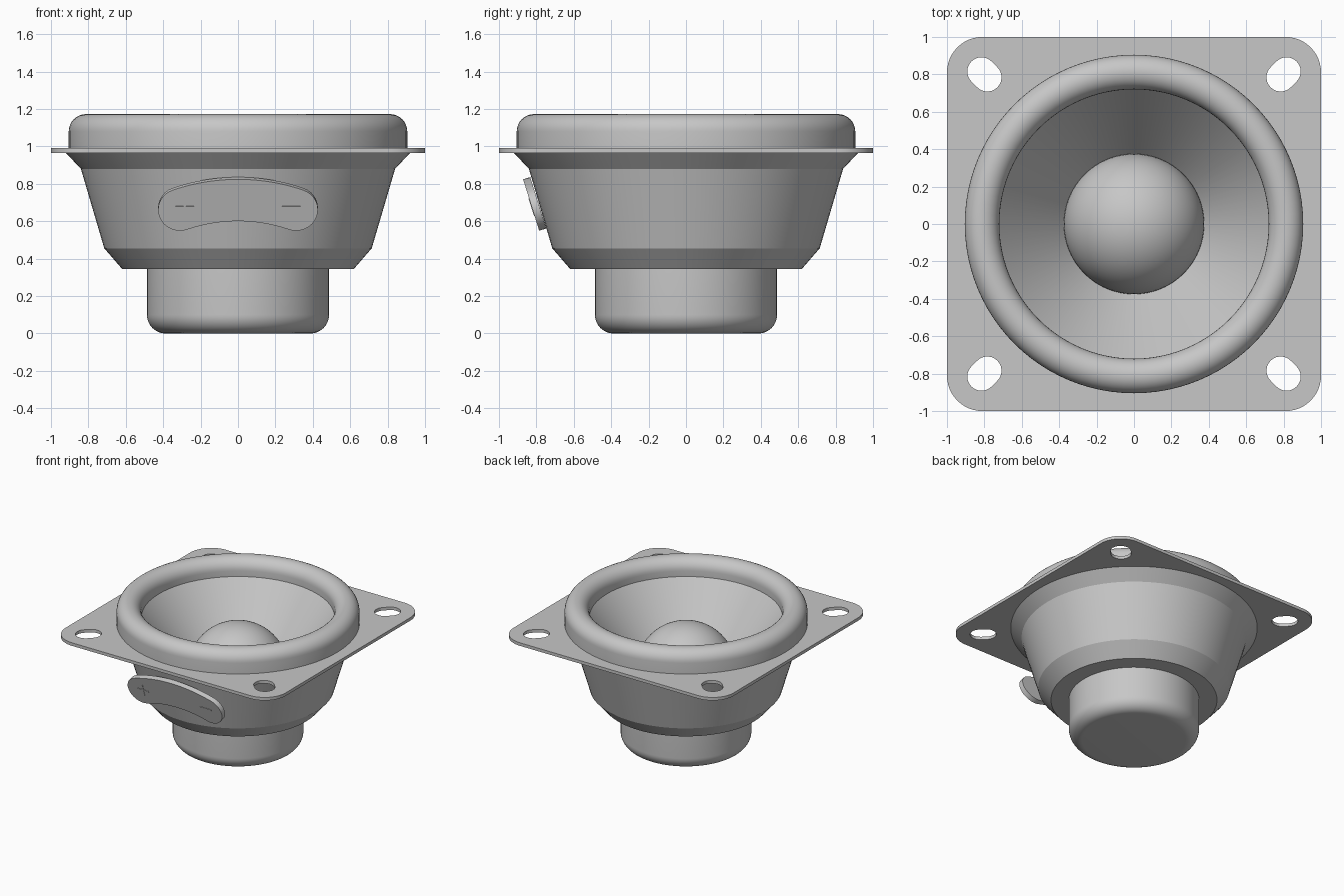
import bpy, bmesh
from math import sin, cos, pi, radians, asin
from mathutils import Matrix

cube = bpy.data.objects.get("Cube")
if cube:
    bpy.data.objects.remove(cube, do_unlink=True)

GREY = (0.57, 0.57, 0.57, 1)
grey = bpy.data.materials.new("plain grey")
grey.use_nodes = True
grey.diffuse_color = GREY
grey.node_tree.nodes["Principled BSDF"].inputs["Base Color"].default_value = GREY


def finish(obj):
    """Weld, fix normals, smooth by angle and colour a mesh object."""
    bm = bmesh.new()
    bm.from_mesh(obj.data)
    bmesh.ops.remove_doubles(bm, verts=bm.verts, dist=1e-4)
    bmesh.ops.recalc_face_normals(bm, faces=bm.faces)
    bm.to_mesh(obj.data)
    bm.free()
    obj.data.materials.clear()
    obj.data.materials.append(grey)
    bpy.ops.object.select_all(action="DESELECT")
    obj.select_set(True)
    bpy.context.view_layer.objects.active = obj
    bpy.ops.object.shade_smooth_by_angle(angle=radians(15))


def lathe(name, profile, closed=False, steps=96):
    """Spin a (radius, height) profile around the z axis."""
    bm = bmesh.new()
    verts = [bm.verts.new((r, 0, z)) for r, z in profile]
    pairs = list(zip(verts, verts[1:]))
    if closed:
        pairs.append((verts[-1], verts[0]))
    edges = [bm.edges.new(p) for p in pairs]
    bmesh.ops.spin(bm, geom=verts + edges, cent=(0, 0, 0), axis=(0, 0, 1),
                   angle=2 * pi, steps=steps)
    mesh = bpy.data.meshes.new(name)
    bm.to_mesh(mesh)
    bm.free()
    obj = bpy.data.objects.new(name, mesh)
    bpy.context.collection.objects.link(obj)
    finish(obj)
    return obj


def flat_part(name, loops, thickness, matrix):
    """Extrude flat outlines (inner loops become holes), centred on local z."""
    curve = bpy.data.curves.new(name, "CURVE")
    curve.dimensions = "2D"
    curve.fill_mode = "BOTH"
    curve.extrude = thickness / 2
    for loop in loops:
        spline = curve.splines.new("POLY")
        spline.points.add(len(loop) - 1)
        for point, (x, y) in zip(spline.points, loop):
            point.co = (x, y, 0, 1)
        spline.use_cyclic_u = True
    obj = bpy.data.objects.new(name, curve)
    bpy.context.collection.objects.link(obj)
    obj.matrix_world = matrix
    bpy.ops.object.select_all(action="DESELECT")
    obj.select_set(True)
    bpy.context.view_layer.objects.active = obj
    bpy.ops.object.convert(target="MESH")
    finish(bpy.context.view_layer.objects.active)


def arc(cx, cy, r, start, end, n=12):
    """Points on an arc, angles in degrees."""
    angles = [radians(start + (end - start) * i / n) for i in range(n + 1)]
    return [(cx + r * cos(a), cy + r * sin(a)) for a in angles]


# Magnet: cylinder with a rounded lower edge
lathe("magnet", [(0, 0)] + arc(0.387, 0.1, 0.1, -90, 0) + [(0.487, 0.36), (0, 0.36)])

# Basket: stepped conical shell
lathe("basket", [(0.45, 0.345), (0.62, 0.345), (0.715, 0.455), (0.84, 0.88),
                 (0.925, 0.97), (0.88, 0.97), (0.81, 0.89), (0.69, 0.47),
                 (0.6, 0.37), (0.45, 0.37)], closed=True)

# Surround: half-round roll standing on the plate
lathe("surround", [(0.905, 0.98)] + arc(0.8125, 1.08, 0.0925, 0, 180, 16)
      + [(0.72, 1.04), (0.72, 0.98)], closed=True)

# Cone and dust cap
lathe("cone", [(0.725, 1.04), (0.36, 0.58), (0.36, 0.55), (0.725, 1.01)], closed=True)
lathe("dust_cap", arc(0, 0.6, 0.375, 0, 90, 20))

# Mounting plate: rounded square with a round opening and four diagonal slots
outline = []
for k, (sx, sy) in enumerate([(1, 1), (-1, 1), (-1, -1), (1, -1)]):
    outline += arc(sx * 0.81, sy * 0.81, 0.19, 90 * k, 90 * k + 90)
holes = [arc(0, 0, 0.86, 0, 356.25, 95)]
for k in range(4):
    a = 45 + 90 * k
    slot = []
    for turn, dist in ((0, 1.153), (180, 1.109)):
        slot += arc(dist * cos(radians(a)), dist * sin(radians(a)), 0.076,
                    a + turn - 90, a + turn + 90)
    holes.append(slot)
flat_part("mounting_plate", [outline] + holes, 0.025, Matrix.Translation((0, 0, 0.978)))

# Terminal badge: curved bean slab leaning with the basket wall
LEAN = Matrix.Translation((0, -0.836, 0.712)) @ Matrix.Rotation(radians(107.4), 4, "X")
BEND, HALF = 0.92, 0.117
sweep = asin(0.31 / BEND)
deg = sweep * 180 / pi
end_x, end_y = BEND * sin(sweep), BEND * (cos(sweep) - 1)
bean = arc(0, -BEND, BEND + HALF, 90 - deg, 90 + deg, 24)
bean += arc(-end_x, end_y, HALF, 90 + deg, 270 + deg, 16)[1:-1]
bean += arc(0, -BEND, BEND - HALF, 90 + deg, 90 - deg, 24)
bean += arc(end_x, end_y, HALF, -90 - deg, 90 - deg, 16)[1:-1]
flat_part("terminal_badge", [bean], 0.04, LEAN @ Matrix.Translation((0, 0, -0.02)))

# Polarity marks: thin plates on the badge
ARM, THIN = 0.05, 0.006
plus = []
for k in range(4):
    c, s = cos(k * pi / 2), sin(k * pi / 2)
    plus += [(x * c - y * s, x * s + y * c)
             for x, y in ((ARM, -THIN), (ARM, THIN), (THIN, THIN))]
minus = [(-ARM, -THIN), (ARM, -THIN), (ARM, THIN), (-ARM, THIN)]
for name, shape, x in (("plus_mark", plus, -0.285), ("minus_mark", minus, 0.285)):
    flat_part(name, [shape], 0.006, LEAN @ Matrix.Translation((x, -0.039, 0)))
